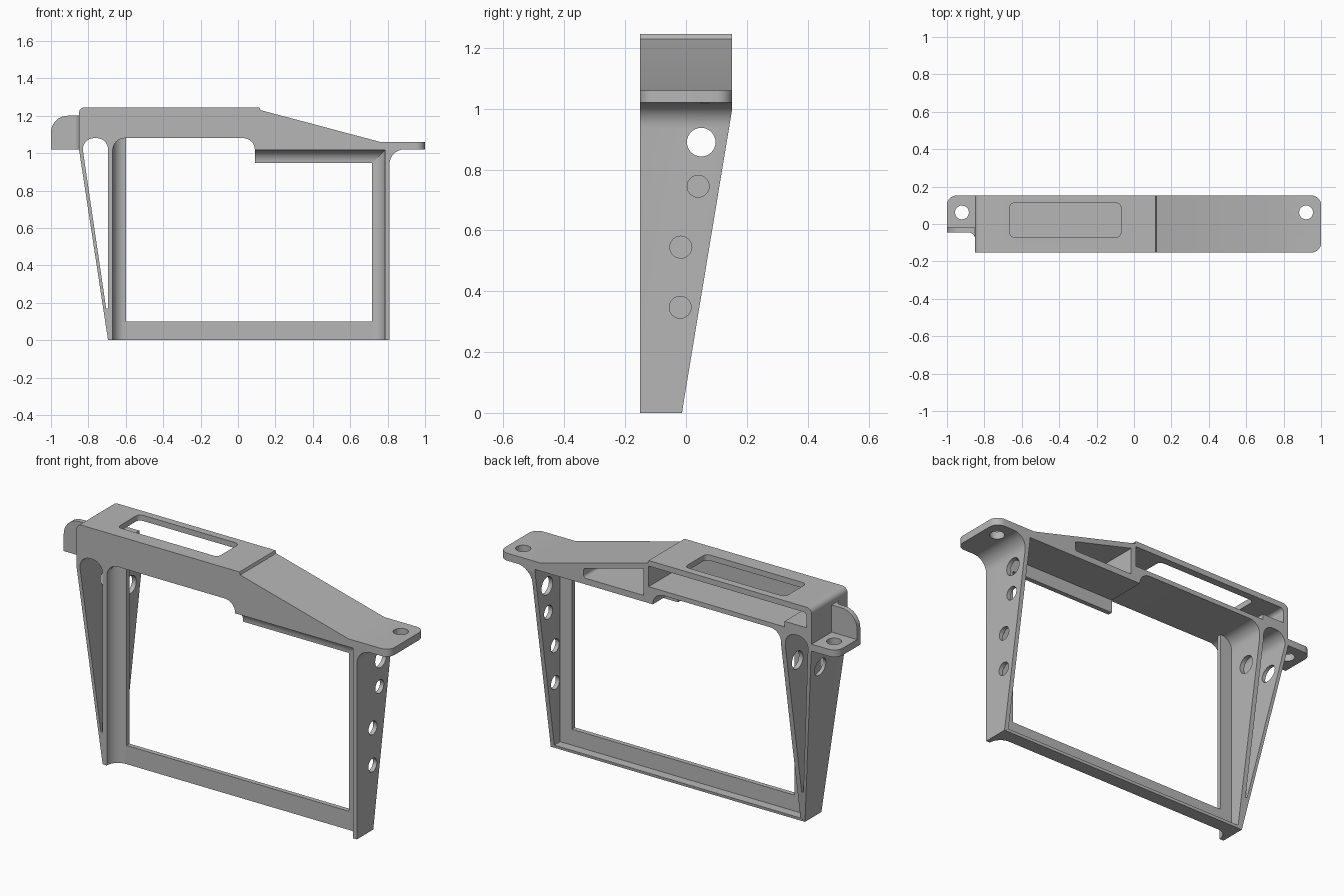
import bpy, bmesh, math
from mathutils import Vector

cube = bpy.data.objects.get("Cube")
if cube:
    bpy.data.objects.remove(cube, do_unlink=True)

grey = bpy.data.materials.new("light grey")
grey.use_nodes = True
grey.diffuse_color = (0.47, 0.47, 0.47, 1)
grey.node_tree.nodes["Principled BSDF"].inputs["Base Color"].default_value = grey.diffuse_color

D = 0.152  # half depth


def rounded(points, steps=8):
    """Outline with a fillet at each point that carries a radius."""
    out = []
    for i, p in enumerate(points):
        c = Vector(p[:2])
        if len(p) < 3:
            out.append(c)
            continue
        a = (Vector(points[i - 1][:2]) - c).normalized()
        b = (Vector(points[(i + 1) % len(points)][:2]) - c).normalized()
        half = a.angle(b) / 2
        centre = c + (a + b).normalized() * p[2] / math.sin(half)
        t = p[2] / math.tan(half)
        u, v = c + a * t - centre, c + b * t - centre
        ang = u.angle(v)
        for k in range(steps + 1):
            f = k / steps
            out.append(centre + (u * math.sin((1 - f) * ang) + v * math.sin(f * ang)) / math.sin(ang))
    return out


def prism(name, points, lo, hi, axis):
    """Extrude an outline along the named axis."""
    place = {"x": lambda p, h: (h, p.x, p.y),
             "y": lambda p, h: (p.x, h, p.y),
             "z": lambda p, h: (p.x, p.y, h)}[axis]
    bm = bmesh.new()
    base = bm.faces.new([bm.verts.new(place(p, lo)) for p in rounded(points)])
    geo = bmesh.ops.extrude_face_region(bm, geom=[base])["geom"]
    shift = Vector(place(Vector((0, 0)), hi - lo))
    bmesh.ops.translate(bm, vec=shift, verts=[g for g in geo if isinstance(g, bmesh.types.BMVert)])
    bmesh.ops.remove_doubles(bm, verts=bm.verts, dist=0.0002)
    bmesh.ops.recalc_face_normals(bm, faces=bm.faces)
    mesh = bpy.data.meshes.new(name)
    bm.to_mesh(mesh)
    bm.free()
    mesh.materials.append(grey)
    obj = bpy.data.objects.new(name, mesh)
    bpy.context.collection.objects.link(obj)
    return obj


def box(x0, x1, y0, y1):
    return [(x0, y0), (x1, y0), (x1, y1), (x0, y1)]


def rounded_box(x0, x1, y0, y1, r):
    return [(*p, r) for p in box(x0, x1, y0, y1)]


def cut(obj, cutter, operation="DIFFERENCE"):
    mod = obj.modifiers.new("cut", "BOOLEAN")
    mod.operation, mod.object, mod.solver = operation, cutter, "EXACT"
    bpy.context.view_layer.update()
    done = bpy.data.meshes.new_from_object(obj.evaluated_get(bpy.context.evaluated_depsgraph_get()))
    obj.modifiers.clear()
    obj.data = done
    bpy.data.objects.remove(cutter, do_unlink=True)


def hole(obj, a, b, r, lo, hi, axis):
    cut(obj, prism("hole", rounded_box(a - r, a + r, b - r, b + r, r * 0.999), lo, hi, axis))


# Main body: housing, legs and right ear in one outline
body = prism("main_body", [
    (-0.695, 0), (0.81, 0), (0.81, 1.02, 0.08), (1, 1.02), (1, 1.06), (0.76, 1.06),
    (0.12, 1.23), (0.115, 1.245), (-0.85, 1.245, 0.03), (-0.85, 1.02)], -D, D, "y")
# Rounded ear corners
cut(body, prism("ear_corners", [(-0.9, -0.2), (0.9, -0.2), (0.9, -D), (1, -D, 0.05),
                                (1, D, 0.05), (0.9, D), (0.9, 0.2), (-0.9, 0.2)],
                -0.1, 1.4, "z"), "INTERSECT")
# Main window
cut(body, prism("window", [
    (-0.67, -0.1), (0.787, -0.1), (0.787, 1.017), (0.09, 1.017), (0.09, 1.08, 0.062),
    (-0.67, 1.08, 0.065)], -0.3, 0.3, "y"))
# Slender gap beside the slanted strut
cut(body, prism("gap", [
    (-0.695, 0.17), (-0.695, 1.08, 0.06), (-0.83, 1.08, 0.06), (-0.83, 1.02), (-0.705, 0.17)],
    -0.3, 0.3, "y"))
# Tapered back of the legs
cut(body, prism("taper", [(-0.03, -0.1), (D, 1.0), (0.5, 1.0), (0.5, -0.1)], -1.2, 1.2, "x"))
# Hollow housing and side pocket, both open at the back
cut(body, prism("cavity", [
    (-0.82, 1.135), (-0.69, 1.135), (-0.69, 1.105), (0.115, 1.105), (0.115, 1.215),
    (-0.82, 1.215, 0.02)], -0.127, 0.3, "y"))
cut(body, prism("pocket", [(0.145, 1.05), (0.5, 1.05, 0.015), (0.5, 1.1, 0.015), (0.145, 1.194)],
                -0.127, 0.3, "y"))
# Slot in the top
cut(body, prism("slot", rounded_box(-0.665, -0.07, -0.07, 0.112, 0.025), 1.18, 1.3, "z"))
# Holes through the legs and ear
hole(body, 0.05, 0.89, 0.047, -1.2, 1.2, "x")
for y, z in ((0.04, 0.745), (-0.017, 0.545), (-0.019, 0.347)):
    hole(body, y, z, 0.036, 0.7, 0.9, "x")
hole(body, 0.92, 0.062, 0.037, 0.9, 1.2, "z")

# Inner frame with filleted front edges
FRONT, BACK = -0.085, -0.06
frame = [
    prism("left_frame", [(-0.68, -D), (-0.67, -D), (-0.67, FRONT, 0.066), (-0.6, FRONT),
                         (-0.6, BACK), (-0.68, BACK)], 0, 1.085, "z"),
    prism("right_frame", [(0.8, -D), (0.787, -D), (0.787, FRONT, 0.066), (0.717, FRONT),
                          (0.717, BACK), (0.8, BACK)], 0, 1.02, "z"),
    prism("top_frame", [(-D, 1.025), (-D, 1.017), (FRONT, 1.017, 0.066), (FRONT, 0.947),
                        (BACK, 0.947), (BACK, 1.025)], 0.09, 0.79, "x"),
    prism("bottom_frame", [(FRONT, 0), (-0.013, 0), (-0.011, 0.015), (BACK, 0.015),
                           (BACK, 0.1), (FRONT, 0.1)], -0.68, 0.8, "x"),
]

# Left ear with upright fin
ear = prism("left_ear", [(-1, -0.045), (-1, D, 0.05), (-0.84, D), (-0.84, -0.045)],
            1.018, 1.055, "z")
hole(ear, -0.92, 0.062, 0.037, 0.9, 1.2, "z")
fin = prism("left_fin", [(-1, 1.018), (-1, 1.2, 0.09), (-0.84, 1.2), (-0.84, 1.018)],
            -0.045, -0.018, "y")
fillet = prism("fin_fillet", [(-0.89, -0.045), (-0.85, -0.045, 0.035), (-0.85, -0.085),
                              (-0.84, -0.085), (-0.84, -0.03), (-0.89, -0.03)], 1.018, 1.2, "z")

# Smooth rounded surfaces, keep the edges crisp
bpy.ops.object.select_all(action="DESELECT")
for obj in [body, ear, fin, fillet] + frame:
    obj.select_set(True)
    bpy.context.view_layer.objects.active = obj
bpy.ops.object.shade_smooth_by_angle(angle=math.radians(30))
